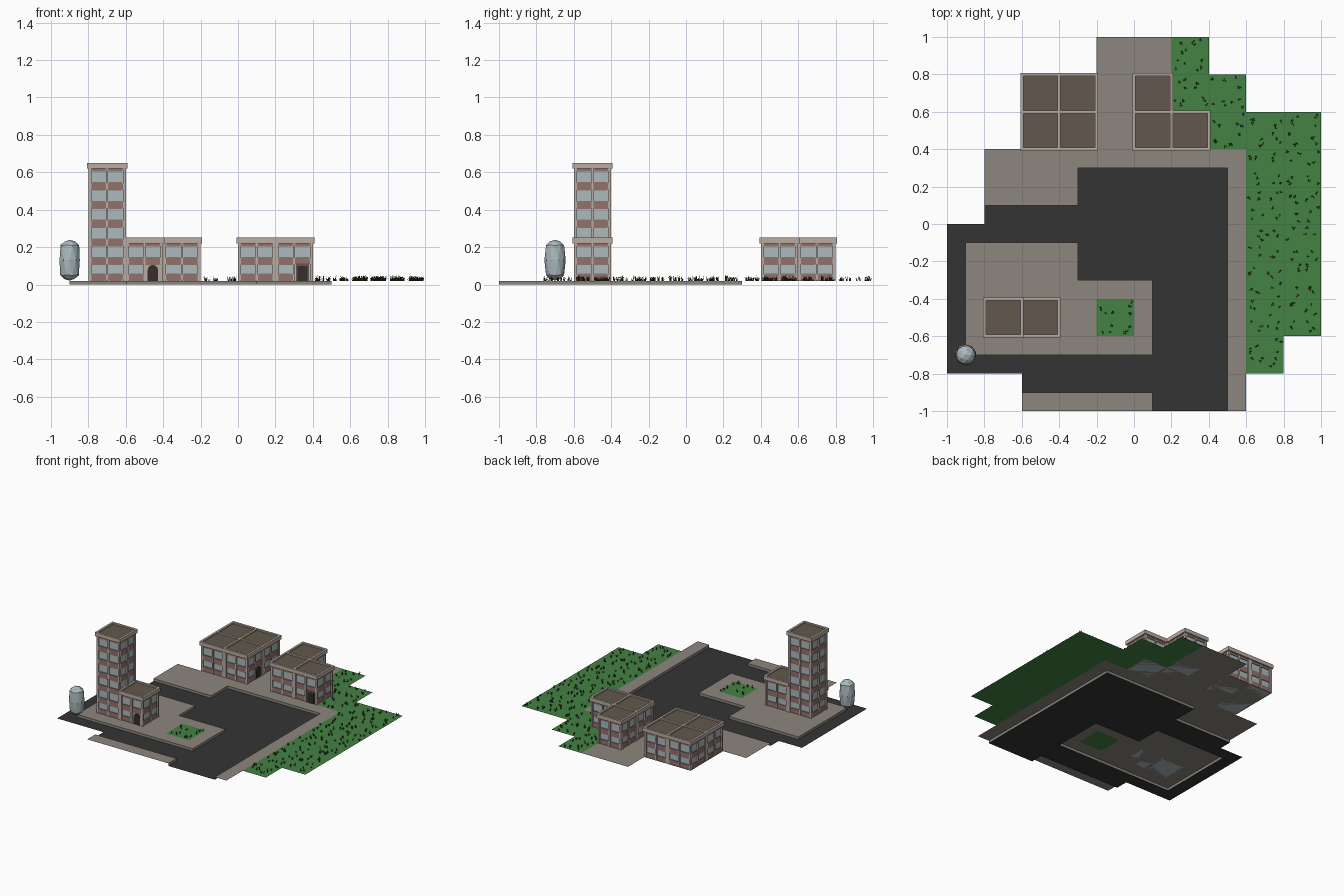
import bpy, bmesh, math, random
from mathutils import Matrix, Vector

if "Cube" in bpy.data.objects:
    bpy.data.objects.remove(bpy.data.objects["Cube"])

random.seed(4)


def material(name, r, g, b):
    m = bpy.data.materials.new(name)
    lin = [(c / 255 / 12.92 if c < 11 else ((c / 255 + 0.055) / 1.055) ** 2.4) for c in (r, g, b)]
    m.diffuse_color = (*lin, 1)
    m.use_nodes = True
    m.node_tree.nodes["Principled BSDF"].inputs["Base Color"].default_value = m.diffuse_color
    return m


ROAD = material("asphalt", 52, 52, 52)
PAVE = material("paving", 140, 134, 125)
GRASS = material("lawn green", 68, 130, 66)
BLADE = material("dark leaf green", 42, 72, 32)
STEM = material("stem brown", 82, 52, 30)
WALL = material("pale stone", 186, 172, 162)
GLASS = material("grey blue glass", 172, 186, 190)
PANEL = material("dusty red panel", 146, 114, 108)
ROOF = material("roof brown", 98, 88, 76)
DOOR = material("door charcoal", 50, 47, 45)


def finish(bm, name, *mats):
    me = bpy.data.meshes.new(name)
    bm.to_mesh(me)
    bm.free()
    for m in mats:
        me.materials.append(m)
    ob = bpy.data.objects.new(name, me)
    bpy.context.collection.objects.link(ob)
    return ob


def prism(bm, pts, d0, d1, mat):
    """Extrude an outline (u, z) from depth d0 out to d1, facing -y, then place it."""
    back = [bm.verts.new(mat @ Vector((u, -d0, z))) for u, z in pts]
    front = [bm.verts.new(mat @ Vector((u, -d1, z))) for u, z in pts]
    n = len(pts)
    bm.faces.new(front)
    bm.faces.new(back[::-1])
    for i in range(n):
        j = (i + 1) % n
        bm.faces.new((front[j], front[i], back[i], back[j]))


def rect(u0, u1, z0, z1):
    return [(u0, z0), (u1, z0), (u1, z1), (u0, z1)]


def chamfered(u0, u1, z0, z1, c):
    return [(u0 + c, z0), (u1 - c, z0), (u1, z0 + c), (u1, z1 - c),
            (u1 - c, z1), (u0 + c, z1), (u0, z1 - c), (u0, z0 + c)]


# --- ground: rectangles in tenths of a unit (x0, x1, y0, y1) on a 0.1 grid ---
PAVE_H = 0.02
pave_rects = [(-8, -3, 1, 4), (-3, 6, 3, 4), (5, 6, -10, 4), (-6, 2, 4, 8), (-2, 2, 8, 10),
              (2, 4, 4, 6), (-9, -3, -7, -1), (-3, 1, -7, -3), (-6, 1, -10, -9)]
road_rects = [(-10, -9, -8, 0), (-10, -8, -1, 0), (-8, -3, -1, 1), (-3, 5, -3, 3),
              (1, 5, -10, -3), (-6, 1, -9, -7), (-10, -6, -8, -7)]
lawn_rects = [(2, 4, 6, 10), (4, 6, 4, 8), (6, 10, -6, 6), (6, 8, -8, -6), (-2, 0, -6, -4)]


def cells(rects):
    return {(i, j) for a, b, c, d in rects for i in range(a, b) for j in range(c, d)}


lawn = cells(lawn_rects)
road = cells(road_rects)
pave = cells(pave_rects) - lawn - road


def sheet(name, tiles, z, mat, curb_to=()):
    bm = bmesh.new()
    for i, j in tiles:
        ring = [(i, j), (i + 1, j), (i + 1, j + 1), (i, j + 1)]
        bm.faces.new([bm.verts.new((x / 10, y / 10, z)) for x, y in ring])
        # curb wall wherever the tile borders the road
        for k, (dx, dy) in enumerate(((0, -1), (1, 0), (0, 1), (-1, 0))):
            if (i + dx, j + dy) in curb_to:
                a, b = ring[k], ring[(k + 1) % 4]
                quad = [(*a, 0), (*b, 0), (*b, z), (*a, z)]
                bm.faces.new([bm.verts.new((x / 10, y / 10, h)) for x, y, h in quad])
    bmesh.ops.remove_doubles(bm, verts=bm.verts, dist=1e-4)
    bmesh.ops.dissolve_limit(bm, angle_limit=0.01, verts=bm.verts, edges=bm.edges)
    finish(bm, name, mat)


sheet("road", road, 0, ROAD)
sheet("pavement", pave, PAVE_H, PAVE, road)
sheet("lawn", lawn, PAVE_H, GRASS)

# --- grass tufts: pointed leaning blades, some green and some brown ---
bm = bmesh.new()
for i, j in sorted(lawn):
    for _ in range(3):
        cx = (i + random.uniform(0.12, 0.88)) / 10
        cy = (j + random.uniform(0.12, 0.88)) / 10
        brown = random.random() < 0.4
        for _ in range(5):
            a = random.uniform(0, math.tau)
            out = Vector((math.cos(a), math.sin(a), 0))
            side = Vector((-out.y, out.x, 0)) * 0.003
            base = Vector((cx, cy, PAVE_H)) + out * 0.003
            tip = base + out * random.uniform(0.002, 0.010) + Vector((0, 0, random.uniform(0.012, 0.03)))
            f = bm.faces.new([bm.verts.new(p) for p in (base - side, base + side, tip)])
            f.material_index = int(brown)
finish(bm, "grass_tufts", BLADE, STEM)

# --- buildings: each tile is 0.2 square, keyed by centre in tenths ---
LOW, TALL, CAP = 0.25, 0.65, 0.03
blocks = {
    "tower_block": {(-7, -5): TALL, (-5, -5): LOW},
    "left_block": {(-5, 5): LOW, (-3, 5): LOW, (-5, 7): LOW, (-3, 7): LOW},
    "right_block": {(1, 5): LOW, (3, 5): LOW, (1, 7): LOW},
}
# (tile, side) -> door style; side 0 is front, 1 is right
doors = {((-5, -5), 0): "arch", ((-3, 5), 1): "arch", ((3, 5), 0): "frame"}
BAYS = ((-0.084, -0.006), (0.006, 0.084))

for name, tiles in blocks.items():
    wall, glass, panel, roof, door = (bmesh.new() for _ in range(5))
    for (ti, tj), top in tiles.items():
        place = Matrix.Translation((ti / 10, tj / 10, 0))
        # glazed core and sunken roof
        prism(glass, rect(-0.09, 0.09, PAVE_H, top - CAP), -0.09, 0.09, place)
        prism(roof, rect(-0.093, 0.093, top - CAP, top - 0.01), -0.093, 0.093, place)
        for side in range(4):
            m = place @ Matrix.Rotation(side * math.pi / 2, 4, 'Z')
            # parapet rim along this side
            prism(wall, rect(-0.108, 0.108, top - CAP, top), 0.092, 0.108, m)
            dx, dy = ((0, -2), (2, 0), (0, 2), (-2, 0))[side]
            z0 = tiles.get((ti + dx, tj + dy), PAVE_H)
            if z0 >= top:
                continue
            # pilasters
            for u0, u1 in ((-0.1, -0.084), (-0.006, 0.006), (0.084, 0.1)):
                prism(wall, rect(u0, u1, z0, top - CAP), 0.084, 0.1, m)
            style = doors.get(((ti, tj), side))
            for b, (u0, u1) in enumerate(BAYS):
                # panels between the floors
                for k in range(7):
                    zc = 0.025 + 0.1 * k
                    lo, hi = max(zc - 0.022, z0), min(zc + 0.022, top - CAP)
                    if k == 0:
                        lo, hi = PAVE_H, 0.058
                    if zc < z0 or hi - lo < 0.015 or (style and b and k == 0):
                        continue
                    prism(panel, chamfered(u0, u1, lo, hi, 0.006), 0.088, 0.095, m)
            # entrance in the right-hand bay
            if style == "arch":
                prism(wall, rect(0.006, 0.084, PAVE_H, 0.103), 0.088, 0.094, m)
                arch = [(0.045 + 0.028 * math.cos(t), 0.077 + 0.028 * math.sin(t))
                        for t in (math.pi * s / 6 for s in range(7))]
                prism(door, [(0.017, PAVE_H), (0.073, PAVE_H)] + arch, 0.09, 0.098, m)
            elif style == "frame":
                prism(roof, rect(0.01, 0.08, PAVE_H, 0.112), 0.088, 0.098, m)
                prism(door, rect(0.018, 0.072, PAVE_H, 0.1), 0.09, 0.1, m)
    for bm, part, mat in ((wall, "walls", WALL), (glass, "windows", GLASS), (panel, "panels", PANEL),
                          (roof, "roofs", ROOF), (door, "door", DOOR)):
        bmesh.ops.recalc_face_normals(bm, faces=bm.faces)
        finish(bm, f"{name}_{part}", mat)

# --- faceted capsule tank on the corner ---
bm = bmesh.new()
bmesh.ops.create_icosphere(bm, subdivisions=2, radius=0.057)
for v in bm.verts:
    if abs(v.co.z) > 0.005:
        v.co.z += math.copysign(0.052, v.co.z)
    v.co += Vector((-0.9, -0.7, 0.13))
finish(bm, "corner_tank", GLASS)
